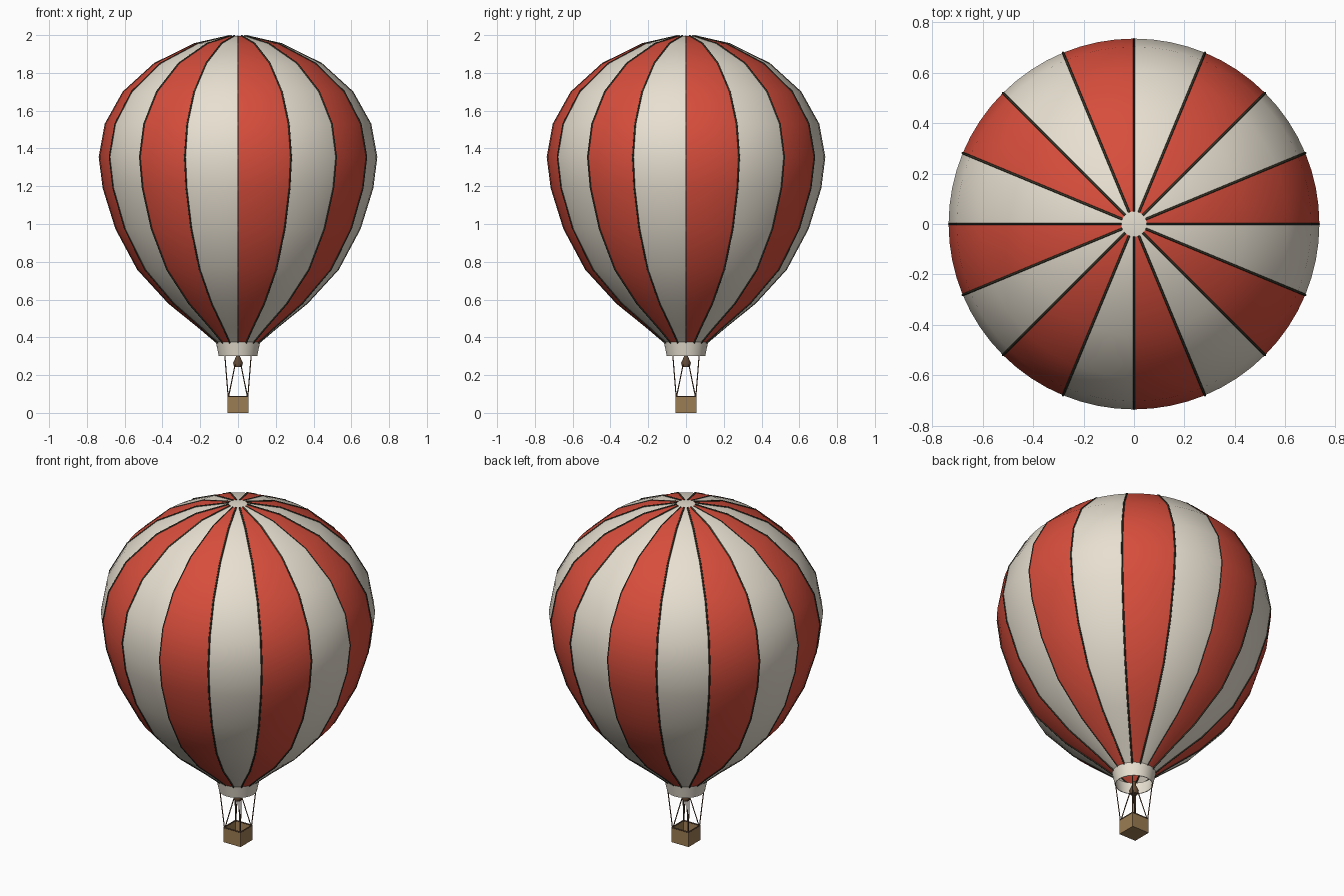
import bpy, bmesh
from math import sin, cos, pi, tau
from mathutils import Matrix

cube = bpy.data.objects.get("Cube")
if cube:
    bpy.data.objects.remove(cube, do_unlink=True)


def material(name, rgb):
    m = bpy.data.materials.new(name)
    m.use_nodes = True
    m.diffuse_color = (*rgb, 1)
    m.node_tree.nodes["Principled BSDF"].inputs["Base Color"].default_value = (*rgb, 1)
    return m


red = material("red fabric", (0.68, 0.075, 0.045))
cream = material("cream fabric", (0.8, 0.74, 0.635))
wicker = material("wicker", (0.33, 0.2, 0.085))
dark = material("dark seam", (0.042, 0.036, 0.021))
brown = material("dark brown", (0.13, 0.07, 0.037))

GORES, SUB = 16, 4
PROFILE = [(0.05, 1.996), (0.23, 1.955), (0.443, 1.85), (0.608, 1.7),
           (0.703, 1.53), (0.735, 1.355), (0.714, 1.19), (0.647, 0.975),
           (0.532, 0.76), (0.367, 0.58), (0.212, 0.455), (0.112, 0.37)]


def finish(name, bm, mats, smooth=True):
    mesh = bpy.data.meshes.new(name)
    bm.to_mesh(mesh)
    bm.free()
    ob = bpy.data.objects.new(name, mesh)
    bpy.context.collection.objects.link(ob)
    for m in mats:
        mesh.materials.append(m)
    if smooth:
        bpy.ops.object.select_all(action='DESELECT')
        ob.select_set(True)
        bpy.context.view_layer.objects.active = ob
        bpy.ops.object.shade_smooth_by_angle(angle=pi / 4)


def revolve(name, profile, steps, mats, rule=lambda i: 0, caps=(), closed=False):
    """Revolve a top-to-bottom profile about z; rule(i) colours column i."""
    bm = bmesh.new()
    rings = [[bm.verts.new((r * cos(tau * i / steps), r * sin(tau * i / steps), z))
              for i in range(steps)] for r, z in profile]
    pairs = list(zip(rings, rings[1:]))
    if closed:
        pairs.append((rings[-1], rings[0]))
    for upper, lower in pairs:
        for i in range(steps):
            j = (i + 1) % steps
            f = bm.faces.new((upper[i], lower[i], lower[j], upper[j]))
            f.material_index = rule(i)
    if "top" in caps:
        bm.faces.new(rings[0]).material_index = rule(SUB)
    if "bottom" in caps:
        bm.faces.new(rings[-1][::-1])
    finish(name, bm, mats)


def ropes(name, paths, radius, mat):
    curve = bpy.data.curves.new(name, 'CURVE')
    curve.dimensions = '3D'
    curve.bevel_depth = radius
    curve.bevel_resolution = 1
    curve.use_fill_caps = True
    for path in paths:
        s = curve.splines.new('POLY')
        s.points.add(len(path) - 1)
        for p, co in zip(s.points, path):
            p.co = (*co, 1)
    curve.materials.append(mat)
    ob = bpy.data.objects.new(name, curve)
    bpy.context.collection.objects.link(ob)


def seam(k):
    a = tau * k / GORES
    return [(r * cos(a), r * sin(a), z) for r, z in PROFILE]


# Striped envelope with a plain crown disc
revolve("envelope", PROFILE, GORES * SUB, [red, cream],
        rule=lambda i: (i // SUB) % 2, caps=("top",))

# Seam ropes along every gore edge, finer on the four main axes
ropes("main_seams", [seam(k) for k in range(0, GORES, 4)], 0.003, dark)
ropes("seams", [seam(k) for k in range(GORES) if k % 4], 0.0048, dark)

# Open skirt under the envelope
revolve("skirt", [(0.117, 0.374), (0.102, 0.302), (0.098, 0.302), (0.106, 0.374)],
        48, [cream], closed=True)

# Burner
revolve("burner", [(0.01, 0.32), (0.012, 0.295), (0.026, 0.264), (0.02, 0.243)],
        16, [brown], caps=("top", "bottom"))

# Open wicker basket
bm = bmesh.new()
bmesh.ops.create_cube(bm, size=1, matrix=Matrix.Translation((0, 0, 0.044))
                      @ Matrix.Diagonal((0.111, 0.111, 0.088, 1)))
top = max(bm.faces, key=lambda f: f.calc_center_median().z)
bmesh.ops.inset_individual(bm, faces=[top], thickness=0.007)
bmesh.ops.translate(bm, verts=top.verts[:], vec=(0, 0, -0.075))
finish("basket", bm, [wicker], smooth=False)

# Basket rim, suspension lines and burner struts at the four corners
corners = [(1, 1), (-1, 1), (-1, -1), (1, -1)]
rim = [(0.054 * x, 0.054 * y, 0.087) for x, y in corners]
ropes("basket_rim", [[rim[i], rim[(i + 1) % 4]] for i in range(4)], 0.0035, brown)
ropes("suspension_lines",
      [[(0.052 * x, 0.052 * y, 0.085), (0.071 * x, 0.071 * y, 0.32)] for x, y in corners],
      0.003, brown)
ropes("burner_struts",
      [[(0.05 * x, 0.05 * y, 0.085), (0.014 * x, 0.014 * y, 0.262)] for x, y in corners],
      0.003, brown)
